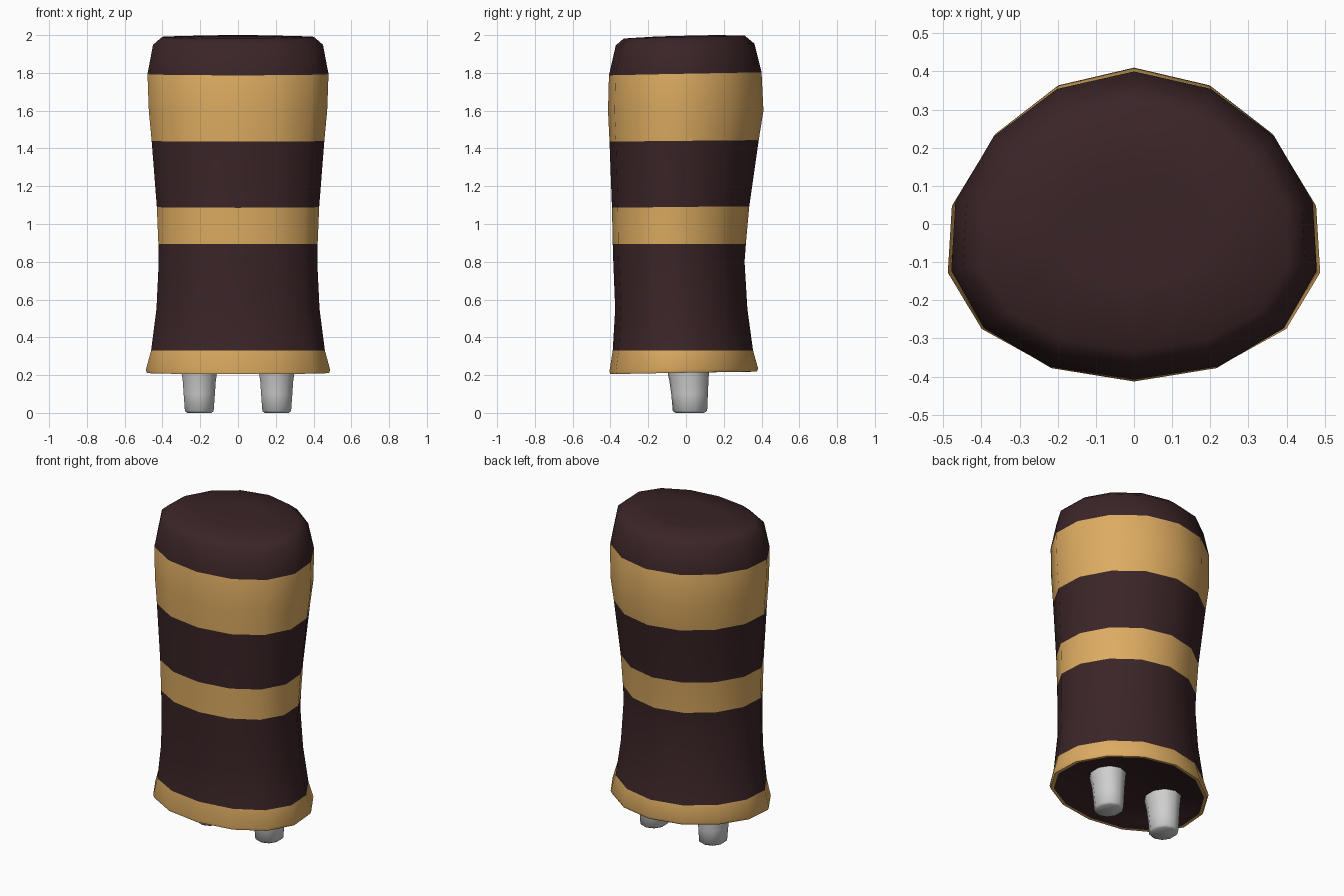
import bpy, bmesh, math

if "Cube" in bpy.data.objects:
    bpy.data.objects.remove(bpy.data.objects["Cube"])


def material(name, rgb):
    m = bpy.data.materials.new(name)
    m.diffuse_color = (*rgb, 1)
    m.use_nodes = True
    m.node_tree.nodes["Principled BSDF"].inputs["Base Color"].default_value = m.diffuse_color
    return m


dark = material("dark brown", (0.043, 0.018, 0.020))
gold = material("golden tan", (0.72, 0.41, 0.12))
grey = material("light grey", (0.62, 0.62, 0.62))


def finish(bm, name, mats, angle):
    bmesh.ops.recalc_face_normals(bm, faces=bm.faces)
    me = bpy.data.meshes.new(name)
    bm.to_mesh(me)
    bm.free()
    ob = bpy.data.objects.new(name, me)
    bpy.context.collection.objects.link(ob)
    for m in mats:
        me.materials.append(m)
    bpy.ops.object.select_all(action='DESELECT')
    ob.select_set(True)
    bpy.context.view_layer.objects.active = ob
    bpy.ops.object.shade_smooth_by_angle(angle=math.radians(angle))
    return ob


def loft(bm, rings, mats):
    """Bridge successive rings of points; mats gives a material per span."""
    loops = [[bm.verts.new(p) for p in r] for r in rings]
    n = len(loops[0])
    for a, b, m in zip(loops, loops[1:], mats):
        for i in range(n):
            j = (i + 1) % n
            bm.faces.new((a[i], a[j], b[j], b[i])).material_index = m
    return loops


def egg_ring(z, hw, front, back, tilt=0.0, n=14):
    """Oval ring, a little wider toward the front."""
    mid, ry, pts = (front + back) / 2, (back - front) / 2, []
    for i in range(n):
        s, c = math.sin(math.tau * i / n), math.cos(math.tau * i / n)
        pts.append((hw / 0.975 * s * (1 - 0.05 * c),
                    mid + ry * c - 0.03 * s * s, z + tilt * c))
    return pts


# Body: z, half width, front y, back y, rim tilt, material of the span above
profile = [
    (0.235, 0.42, -0.350, 0.320, 0.006, 0),   # underside, slightly recessed
    (0.212, 0.457, -0.385, 0.360, 0.006, 1),  # bottom rim
    (0.212, 0.476, -0.402, 0.375, 0.007, 1),
    (0.228, 0.483, -0.405, 0.382, 0.007, 1),
    (0.33, 0.455, -0.388, 0.355, 0, 0),
    (0.55, 0.427, -0.375, 0.325, 0, 0),
    (0.80, 0.415, -0.385, 0.310, 0, 0),
    (0.895, 0.417, -0.388, 0.317, 0, 1),      # middle stripe
    (1.09, 0.425, -0.392, 0.335, 0.004, 0),
    (1.44, 0.452, -0.405, 0.385, 0.004, 1),   # upper stripe
    (1.60, 0.467, -0.413, 0.410, 0, 1),
    (1.795, 0.474, -0.408, 0.400, 0.008, 0),  # dark cap
    (1.95, 0.445, -0.372, 0.362, 0.005, 0),
    (1.99, 0.400, -0.330, 0.310, 0.008, 0),
    (1.996, 0.200, -0.165, 0.155, 0.004, 0),
]
bm = bmesh.new()
loops = loft(bm, [egg_ring(*p[:5]) for p in profile], [p[5] for p in profile])
for loop in (loops[0], loops[-1]):
    bm.faces.new(loop).material_index = 0
finish(bm, "striped_body", [dark, gold], 60)

# Legs: tapered posts flaring where they meet the body
for side, x in (("left", -0.205), ("right", 0.205)):
    bm = bmesh.new()
    rings = []
    for z, rx, y0, y1 in ((0.0, 0.068, -0.055, 0.095), (0.01, 0.080, -0.070, 0.112),
                          (0.10, 0.087, -0.078, 0.116), (0.17, 0.092, -0.088, 0.119),
                          (0.25, 0.105, -0.105, 0.124)):
        rings.append([(x + rx * math.sin(math.tau * i / 10),
                       (y0 + y1) / 2 + (y1 - y0) / 2 * math.cos(math.tau * i / 10), z)
                      for i in range(10)])
    loops = loft(bm, rings, [0] * 4)
    for loop in (loops[0], loops[-1]):
        bm.faces.new(loop)
    finish(bm, side + "_leg", [grey], 60)
